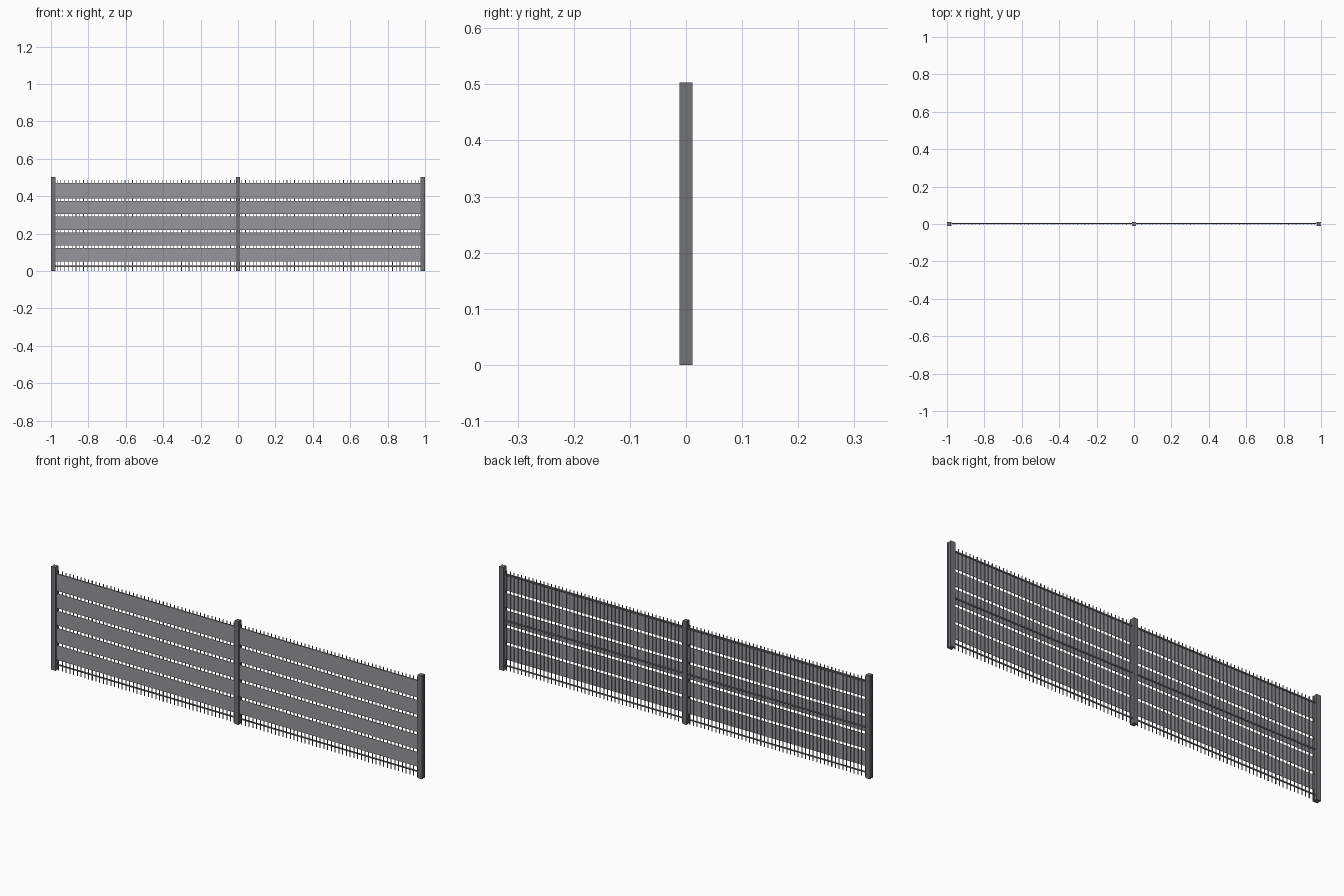
import bpy, bmesh

if "Cube" in bpy.data.objects:
    bpy.data.objects.remove(bpy.data.objects["Cube"])

POST_X = 0.9875      # centre of the end posts
POST_H = 0.503
INNER, OUTER = 0.010, 0.977   # panel extent from the centre post to an end post


def material(name, color):
    mat = bpy.data.materials.new(name)
    mat.diffuse_color = (*color, 1)
    mat.use_nodes = True
    mat.node_tree.nodes["Principled BSDF"].inputs["Base Color"].default_value = mat.diffuse_color
    return mat


BOARD = material("board_grey", (0.30, 0.31, 0.325))
METAL = material("dark_metal", (0.17, 0.173, 0.19))


def new_object(name, bm, mat):
    bmesh.ops.recalc_face_normals(bm, faces=bm.faces)
    mesh = bpy.data.meshes.new(name)
    bm.to_mesh(mesh)
    bm.free()
    mesh.materials.append(mat)
    obj = bpy.data.objects.new(name, mesh)
    bpy.context.collection.objects.link(obj)
    return obj


def add_box(bm, x0, x1, y0, y1, z0, z1):
    verts = bmesh.ops.create_cube(bm, size=1)["verts"]
    for v in verts:
        v.co.x = x1 if v.co.x > 0 else x0
        v.co.y = y1 if v.co.y > 0 else y0
        v.co.z = z1 if v.co.z > 0 else z0


def post(name, x, half_w):
    # square post with a shallow panel groove on each side
    h, g, d = 0.012, 0.0045, 0.0025
    half = [(half_w, -h), (half_w, -g), (half_w - d, -g),
            (half_w - d, g), (half_w, g), (half_w, h)]
    outline = half + [(-px, -py) for px, py in half]
    bm = bmesh.new()
    face = bm.faces.new([bm.verts.new((x + px, py, 0)) for px, py in outline])
    ext = bmesh.ops.extrude_face_region(bm, geom=[face])["geom"]
    bmesh.ops.translate(bm, vec=(0, 0, POST_H),
                        verts=[e for e in ext if isinstance(e, bmesh.types.BMVert)])
    new_object(name, bm, METAL)


def panel(side, x0, x1):
    # five wide boards on the front
    bm = bmesh.new()
    for i in range(5):
        z = 0.051 + i * 0.0842
        add_box(bm, x0, x1, -0.004, -0.002, z, z + 0.071 + (0.012 if i == 4 else 0))
    new_object(side + "_boards", bm, BOARD)

    # upright wires behind the boards
    bm = bmesh.new()
    n = 48
    for i in range(n):
        x = x0 + (i + 0.5) * (x1 - x0) / n
        add_box(bm, x - 0.0015, x + 0.0015, -0.002, 0.0015, 0, 0.486)
    new_object(side + "_upright_wires", bm, METAL)

    # horizontal rails on the back
    bm = bmesh.new()
    for z in (0.025, 0.243, 0.466):
        add_box(bm, x0, x1, 0.001, 0.005, z - 0.003, z + 0.003)
    new_object(side + "_rails", bm, METAL)


post("left_post", -POST_X, 0.0125)
post("centre_post", 0, 0.011)
post("right_post", POST_X, 0.0125)
panel("left", -OUTER, -INNER)
panel("right", INNER, OUTER)
